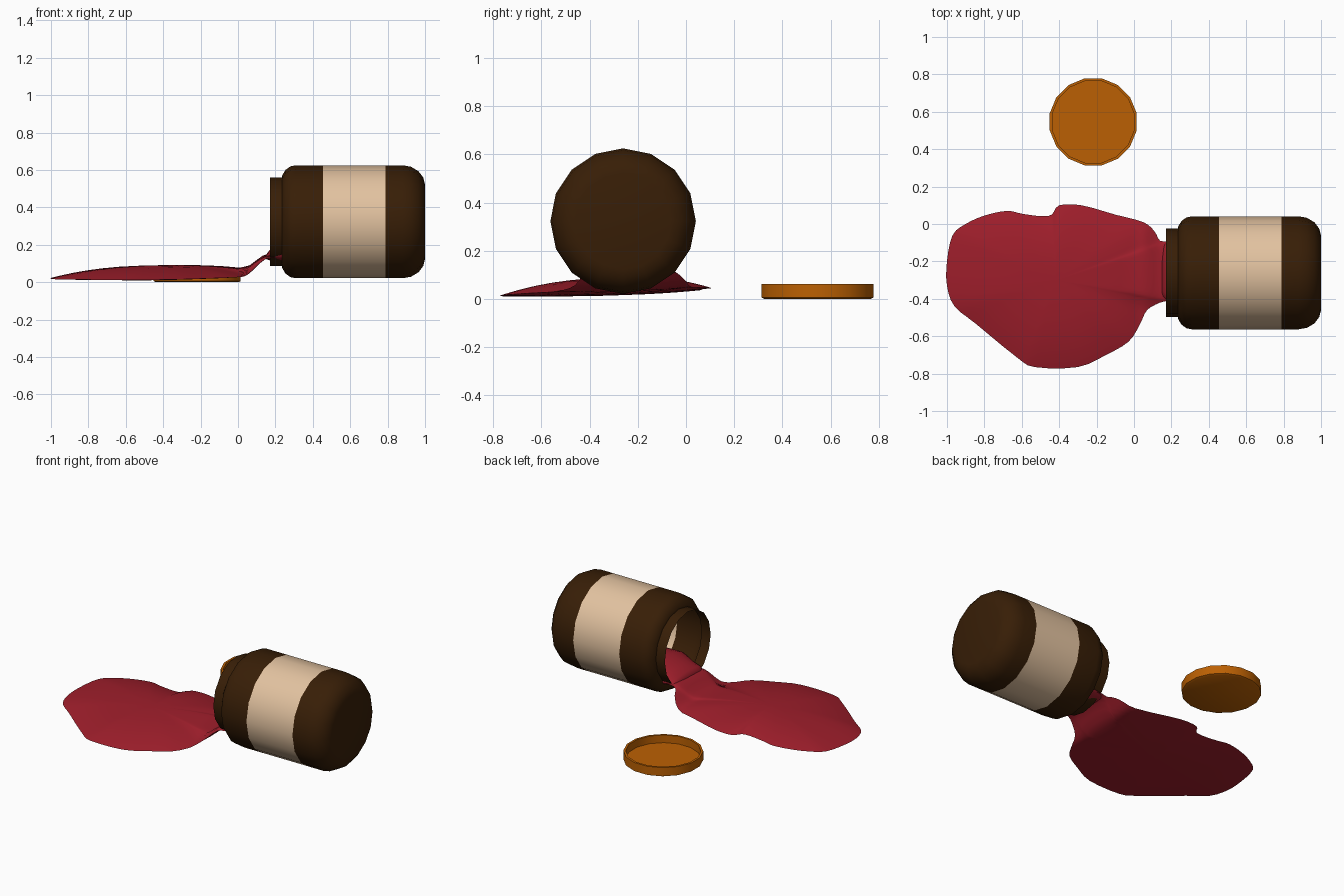
import bpy, bmesh, math
from mathutils import Vector

if "Cube" in bpy.data.objects:
    bpy.data.objects.remove(bpy.data.objects["Cube"])


def material(name, rgb):
    m = bpy.data.materials.new(name)
    m.diffuse_color = (*rgb, 1)
    m.use_nodes = True
    m.node_tree.nodes["Principled BSDF"].inputs["Base Color"].default_value = m.diffuse_color
    return m


BROWN = material("dark brown glass", (0.039, 0.013, 0.002))
TAN = material("tan label", (0.76, 0.54, 0.35))
ORANGE = material("orange lid", (0.50, 0.118, 0.001))
RED = material("red sauce", (0.345, 0.013, 0.024))


def loft(name, rings, mats, cap_start=True, cap_end=True, rule=None, angle=40):
    """Skin closed rings of points; the rule picks the material per face."""
    bm = bmesh.new()
    loops = [[bm.verts.new(p) for p in ring] for ring in rings]
    n = len(loops[0])
    for a, b in zip(loops, loops[1:]):
        for i in range(n):
            j = (i + 1) % n
            bm.faces.new((a[i], a[j], b[j], b[i]))
    if cap_start:
        bm.faces.new(loops[0])
    if cap_end:
        bm.faces.new(loops[-1])
    bmesh.ops.recalc_face_normals(bm, faces=bm.faces)
    if rule:
        for f in bm.faces:
            f.material_index = rule(f.calc_center_median())
    me = bpy.data.meshes.new(name)
    bm.to_mesh(me)
    bm.free()
    for m in mats:
        me.materials.append(m)
    ob = bpy.data.objects.new(name, me)
    bpy.context.collection.objects.link(ob)
    bpy.ops.object.select_all(action='DESELECT')
    ob.select_set(True)
    bpy.context.view_layer.objects.active = ob
    bpy.ops.object.shade_smooth_by_angle(angle=math.radians(angle))
    return ob


def circle(n, offset=0.0):
    return [(math.cos(2 * math.pi * (i + offset) / n),
             math.sin(2 * math.pi * (i + offset) / n)) for i in range(n)]


# Jar lying on its side: open thin shell, label is a band of the wall
jar_profile = [(0.17, 0.237), (0.235, 0.237), (0.237, 0.25), (0.255, 0.278),
               (0.28, 0.296), (0.31, 0.302), (0.455, 0.302), (0.788, 0.302),
               (0.88, 0.302), (0.925, 0.294), (0.965, 0.27), (0.99, 0.237), (1.0, 0.20)]
loft("jar",
     [[(x, -0.261 + r * c, 0.323 + r * s) for c, s in circle(16)] for x, r in jar_profile],
     [BROWN, TAN], cap_start=False,
     rule=lambda p: 1 if 0.455 < p.x < 0.788 else 0)

# Lid: shallow open cup
lid_profile = [(0.225, 0.0), (0.237, 0.006), (0.237, 0.062), (0.223, 0.062), (0.223, 0.012)]
loft("lid",
     [[(-0.218 + r * c, 0.546 + r * s, z) for c, s in circle(16, 0.5)] for r, z in lid_profile],
     [ORANGE])

# Puddle: irregular outline, domed on top, climbing up to the jar mouth
outline = [(-1.0, -0.2), (-0.97, -0.06), (-0.9, 0.0), (-0.8, 0.045), (-0.68, 0.07),
           (-0.6, 0.055), (-0.5, 0.042), (-0.44, 0.05), (-0.4, 0.10), (-0.28, 0.10),
           (-0.1, 0.05), (0.05, 0.01), (0.11, -0.04), (0.14, -0.09), (0.20, -0.10),
           (0.22, -0.18), (0.22, -0.32), (0.20, -0.40), (0.14, -0.42), (0.07, -0.46),
           (0.03, -0.54), (-0.03, -0.63), (-0.15, -0.70),
           (-0.3, -0.765), (-0.53, -0.765), (-0.63, -0.71), (-0.85, -0.53),
           (-0.96, -0.44), (-1.0, -0.33)]


def smooth_loop(pts, steps=3):
    """Cyclic Catmull-Rom through the points."""
    p = [Vector(q) for q in pts]
    out = []
    for i in range(len(p)):
        a, b, c, d = (p[(i + k) % len(p)] for k in (-1, 0, 1, 2))
        for s in range(steps):
            t = s / steps
            out.append(0.5 * (2 * b + (c - a) * t + (2 * a - 5 * b + 4 * c - d) * t * t
                              + (3 * b - a - 3 * c + d) * t ** 3))
    return out


edge = smooth_loop(outline)
middle = Vector((-0.42, -0.30))


def climb(x):
    """Extra height where the sauce runs up over the jar rim."""
    t = min(max((x - 0.02) / 0.15, 0), 1)
    return 0.095 * t * t * (3 - 2 * t)


def puddle_ring(t, lift):
    ring = []
    for q in edge:
        v = middle.lerp(q, t)
        rim = 0.037 + 0.018 * v.x + 0.035 * (v.y + 0.3)
        ring.append((v.x, v.y, rim + climb(v.x) + lift * (1 - t ** 2.4)))
    return ring


steps = (0.03, 0.2, 0.4, 0.55, 0.68, 0.76, 0.82, 0.87, 0.91, 0.95, 0.98)
loft("spilled_puddle",
     [puddle_ring(t, -0.012) for t in steps] + [puddle_ring(1, 0)]
     + [puddle_ring(t, 0.06) for t in reversed(steps)],
     [RED], angle=60)

# Sauce still inside the jar: x, centre y, half width, centre z, half height
stream = [(0.15, -0.25, 0.13, 0.135, 0.012), (0.17, -0.25, 0.15, 0.145, 0.028),
          (0.23, -0.255, 0.16, 0.148, 0.045), (0.33, -0.26, 0.205, 0.150, 0.075),
          (0.45, -0.26, 0.21, 0.145, 0.075), (0.55, -0.26, 0.12, 0.110, 0.045)]
loft("sauce_in_jar",
     [[(x, cy + w * c, cz + h * s) for c, s in circle(20)] for x, cy, w, cz, h in stream],
     [RED], angle=60)
